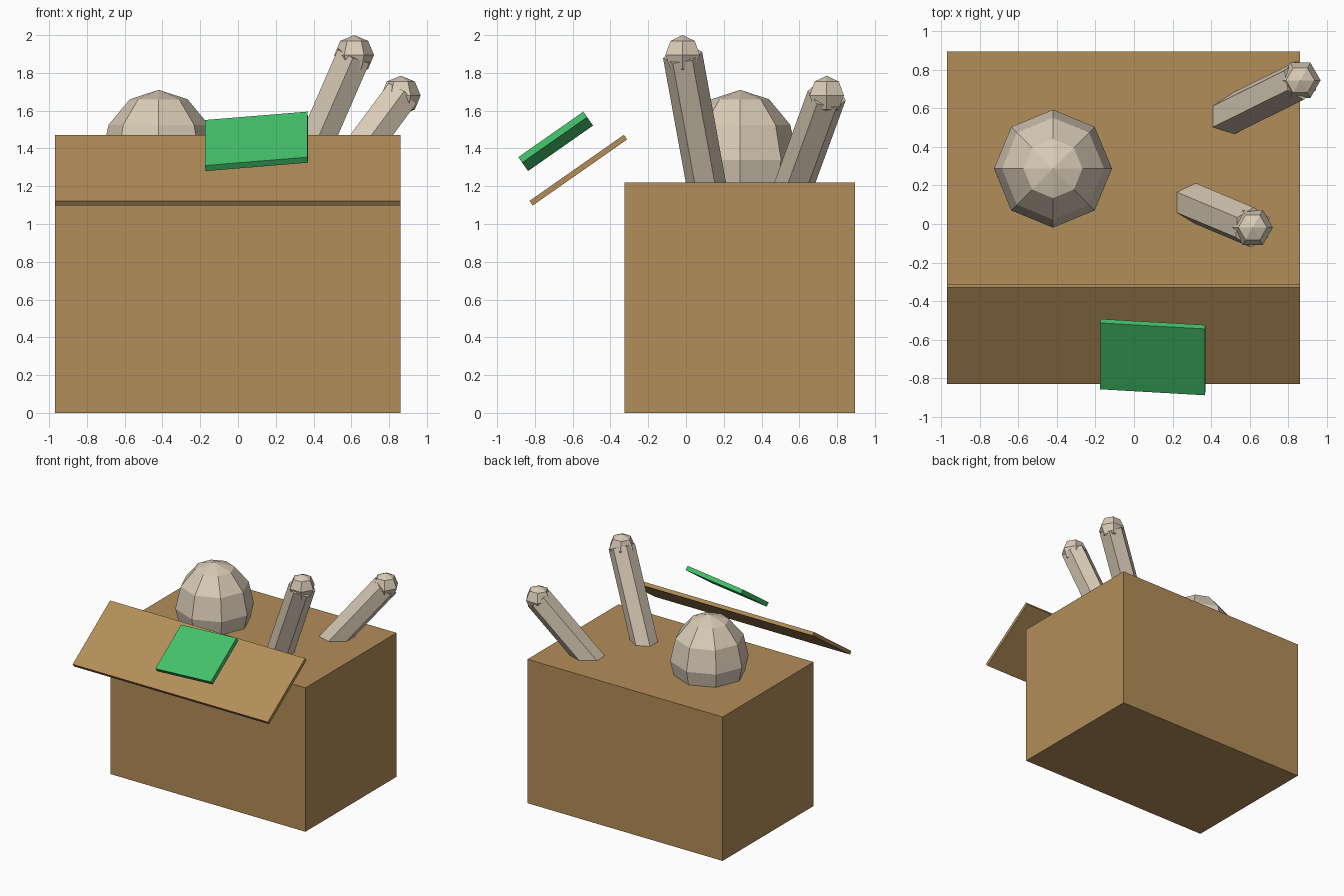
import bpy, bmesh
from math import sin, cos, pi, radians
from mathutils import Matrix, Vector

if "Cube" in bpy.data.objects:
    bpy.data.objects.remove(bpy.data.objects["Cube"])


def material(name, rgb):
    m = bpy.data.materials.new(name)
    m.diffuse_color = (*rgb, 1)
    m.use_nodes = True
    m.node_tree.nodes["Principled BSDF"].inputs["Base Color"].default_value = m.diffuse_color
    return m


CARD = material("cardboard", (0.45, 0.27, 0.10))
BONE = material("bone", (0.70, 0.60, 0.47))
GREEN = material("green", (0.06, 0.55, 0.15))


def finish(name, bm, mat, matrix):
    bmesh.ops.recalc_face_normals(bm, faces=bm.faces[:])
    me = bpy.data.meshes.new(name)
    bm.to_mesh(me)
    bm.free()
    me.materials.append(mat)
    ob = bpy.data.objects.new(name, me)
    ob.matrix_world = matrix
    bpy.context.collection.objects.link(ob)
    return ob


def slab(name, size, centre, mat, rx=0, ry=0):
    bm = bmesh.new()
    bmesh.ops.create_cube(bm, size=1, matrix=Matrix.Diagonal((*size, 1)))
    rot = Matrix.Rotation(radians(rx), 4, 'X') @ Matrix.Rotation(radians(ry), 4, 'Y')
    return finish(name, bm, mat, Matrix.Translation(centre) @ rot)


def lathe(name, profile, sides, mat, matrix, start=0.0):
    """Turn (radius, z) points about z; a zero radius becomes a pole."""
    bm = bmesh.new()
    rings = []
    for r, z in profile:
        if r < 1e-6:
            rings.append([bm.verts.new((0, 0, z))] * sides)
        else:
            rings.append([bm.verts.new((r * cos(start + 2 * pi * i / sides),
                                        r * sin(start + 2 * pi * i / sides), z))
                          for i in range(sides)])
    for a, b in zip(rings, rings[1:]):
        for i in range(sides):
            j = (i + 1) % sides
            bm.faces.new(list(dict.fromkeys((a[i], a[j], b[j], b[i]))))
    return finish(name, bm, mat, matrix)


def ball(name, centre, radius, height, sides, rings):
    prof = [(radius * sin(pi * k / rings), -height * cos(pi * k / rings))
            for k in range(rings + 1)]
    return lathe(name, prof, sides, BONE, Matrix.Translation(centre))


def bone(name, tip, rx, ry, length):
    # six-sided shaft hanging from the centre of the knob
    rot = Matrix.Rotation(radians(ry), 4, 'Y') @ Matrix.Rotation(radians(rx), 4, 'X')
    lathe(name + "_shaft", [(0, -length), (0.105, -length), (0.105, 0), (0, 0)],
          6, BONE, Matrix.Translation(tip) @ rot, start=pi / 2)
    ball(name + "_knob", tip, 0.105, 0.105, 6, 4)


# carton and its open lid flap
slab("carton", (1.83, 1.22, 1.22), Vector((-0.055, 0.285, 0.61)), CARD)
slab("lid_flap", (1.83, 0.61, 0.03), Vector((-0.055, -0.57, 1.285)), CARD, rx=35)

# green card hovering over the flap
slab("green_card", (0.545, 0.42, 0.036), Vector((0.0975, -0.69, 1.4375)), GREEN,
     rx=35, ry=-5.7)

# rounded dome and two bones sticking out of the top
ball("dome", (-0.42, 0.287, 1.34), 0.306, 0.37, 8, 6)
bone("front_bone", (0.615, -0.018, 1.895), 9.5, 23.5, 0.95)
bone("back_bone", (0.862, 0.745, 1.68), -16.4, 36.5, 0.85)
